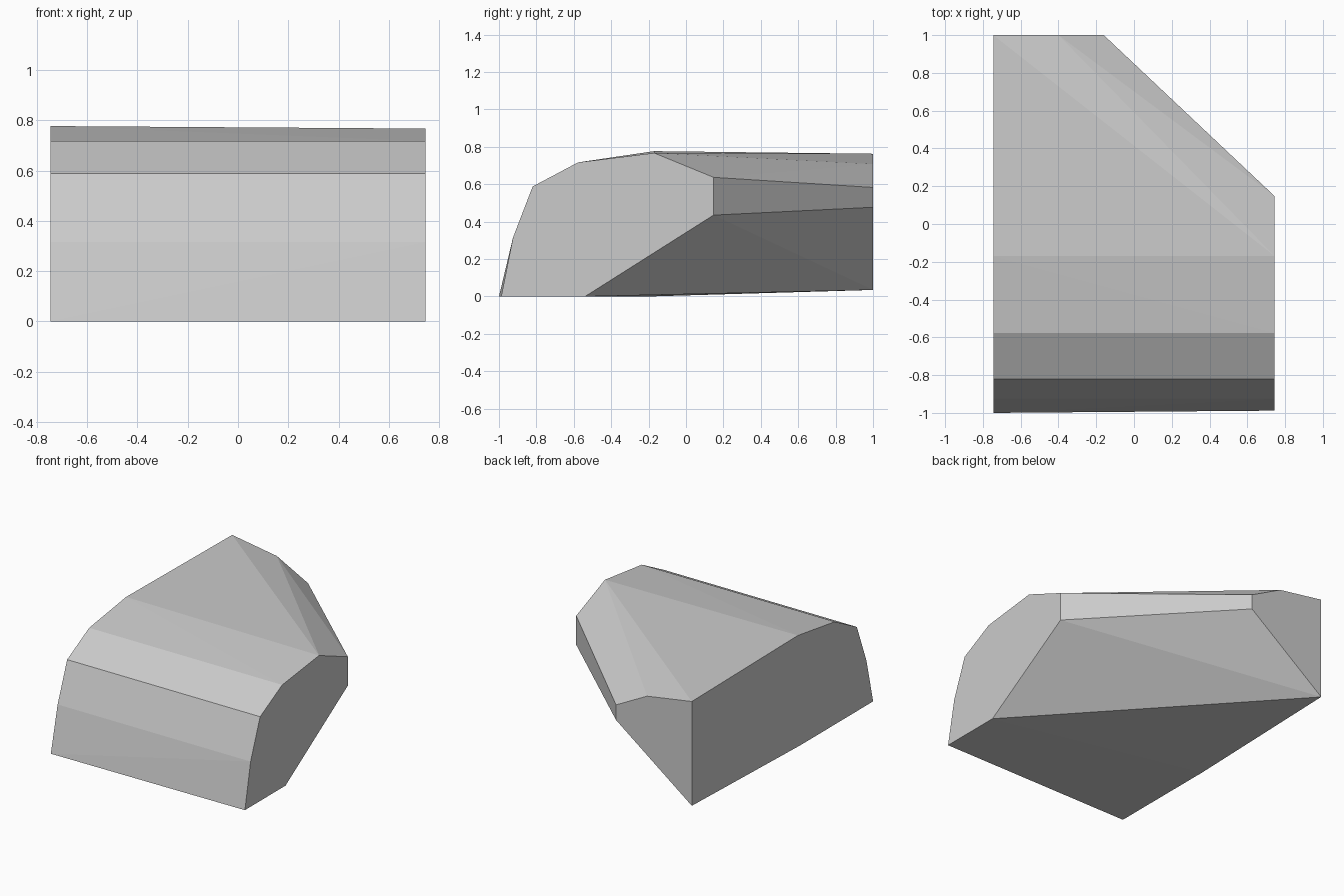
import bpy
import bmesh

default = bpy.data.objects.get("Cube")
if default:
    bpy.data.objects.remove(default, do_unlink=True)

# Plain stone grey
grey = bpy.data.materials.new("stone_grey")
colour = (0.6, 0.6, 0.6, 1.0)
grey.use_nodes = True
grey.diffuse_color = colour
grey.node_tree.nodes["Principled BSDF"].inputs["Base Color"].default_value = colour

HALF = 0.745  # half width

# Rounded front shared by both ends, as (y, z)
front_curve = [(-0.925, 0.315), (-0.82, 0.588), (-0.577, 0.717)]

# Full-length end and the shorter end with its cut corner, as (y, z)
long_end = [(-1.0, 0.0), *front_curve, (-0.17, 0.777),
            (1.0, 0.763), (1.0, 0.035), (-0.2, 0.0)]
short_end = [(-0.988, 0.0), *front_curve, (-0.17, 0.767),
             (0.147, 0.637), (0.147, 0.435), (-0.54, 0.0)]

# Chamfered corner of the back wall, as (x, z)
back_corner = [(-0.4, 0.708), (-0.16, 0.583), (-0.16, 0.477)]

# Wrap the cross-sections in one faceted solid
bm = bmesh.new()
for x, profile in ((-HALF, long_end), (HALF, short_end)):
    for y, z in profile:
        bm.verts.new((x, y, z))
for x, z in back_corner:
    bm.verts.new((x, 1.0, z))
bmesh.ops.convex_hull(bm, input=bm.verts[:])
bmesh.ops.dissolve_limit(bm, angle_limit=0.005, verts=bm.verts[:], edges=bm.edges[:])
bmesh.ops.recalc_face_normals(bm, faces=bm.faces[:])

mesh = bpy.data.meshes.new("faceted_block")
bm.to_mesh(mesh)
bm.free()
mesh.materials.append(grey)
block = bpy.data.objects.new("faceted_block", mesh)
bpy.context.collection.objects.link(block)
